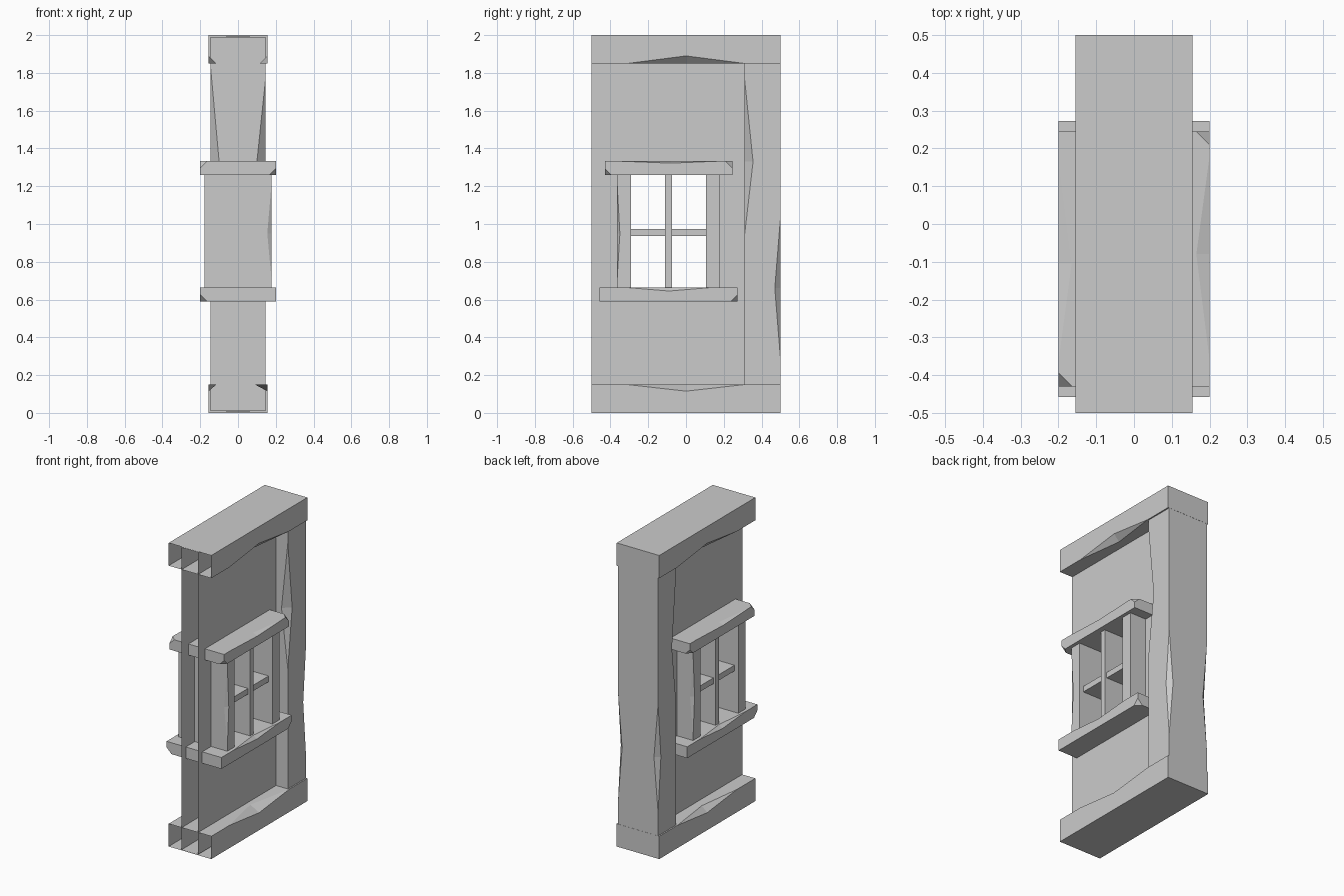
import bpy
import bmesh
from mathutils import Vector

if "Cube" in bpy.data.objects:
    bpy.data.objects.remove(bpy.data.objects["Cube"], do_unlink=True)

grey = bpy.data.materials.new("plain_grey")
grey.use_nodes = True
colour = (0.6, 0.6, 0.6, 1)
grey.diffuse_color = colour
grey.node_tree.nodes["Principled BSDF"].inputs["Base Color"].default_value = colour

WINDOW_Y = -0.0925  # window parts repeat when turned half way round this line


def hull(name, points):
    """Convex solid around a few points."""
    bm = bmesh.new()
    for p in points:
        bm.verts.new(p)
    bmesh.ops.convex_hull(bm, input=bm.verts)
    bmesh.ops.dissolve_limit(bm, angle_limit=0.01, verts=bm.verts, edges=bm.edges)
    bmesh.ops.recalc_face_normals(bm, faces=bm.faces)
    mesh = bpy.data.meshes.new(name)
    bm.to_mesh(mesh)
    bm.free()
    obj = bpy.data.objects.new(name, mesh)
    bpy.context.collection.objects.link(obj)
    mesh.materials.append(grey)
    return obj


def box(name, xs, ys, zs):
    return hull(name, [(x, y, z) for x in xs for y in ys for z in zs])


def cut(obj, cutter):
    """Subtract a cutter, then discard it."""
    cutter.hide_render = True
    mod = obj.modifiers.new("cut", 'BOOLEAN')
    mod.operation = 'DIFFERENCE'
    mod.solver = 'EXACT'
    mod.object = cutter
    bpy.context.view_layer.objects.active = obj
    bpy.ops.object.modifier_apply(modifier=mod.name)
    bpy.data.objects.remove(cutter, do_unlink=True)


def chip_edge(obj, e1, e2, a, b):
    """Notch an edge from e1 to e2, deepest along the line a-b."""
    e1, e2, a, b = map(Vector, (e1, e2, a, b))
    m = (a + b) / 2
    cut(obj, hull("chip_cutter", [m + (e1 - m) * 1.2, m + (e2 - m) * 1.2,
                                  a + (a - b) / 2, b + (b - a) / 2]))


def chip_corner(obj, corner, inward, size):
    """Slice a box corner off; inward holds the signs pointing into the box."""
    corner = Vector(corner)
    pts = [corner + Vector([inward[i] * size if i == k else 0 for i in range(3)])
           for k in range(3)]
    mid = sum(pts, Vector()) / 3
    pts = [mid + (p - mid) * 1.5 for p in pts]
    cut(obj, hull("chip_cutter", pts + [corner - Vector(inward) * size]))


def open_front(obj):
    """Remove the faces on the front end, where the module joins another."""
    bm = bmesh.new()
    bm.from_mesh(obj.data)
    front = [f for f in bm.faces if f.normal.y < -0.9 and f.calc_center_median().y < -0.49]
    bmesh.ops.delete(bm, geom=front, context='FACES')
    bm.to_mesh(obj.data)
    bm.free()


def turned(p):
    return (-p[0], 2 * WINDOW_Y - p[1], p[2])


def chip_edge_twice(obj, *pts):
    chip_edge(obj, *pts)
    chip_edge(obj, *[turned(p) for p in pts])


def chip_corner_twice(obj, p, inward, size):
    chip_corner(obj, p, inward, size)
    chip_corner(obj, turned(p), (-inward[0], -inward[1], inward[2]), size)


# Hollow wall with the window opening
wall = box("wall", (-0.06, 0.06), (-0.5, 0.4), (0.005, 1.995))
cut(wall, box("opening_cutter", (-0.3, 0.3), (-0.33, 0.14), (0.63, 1.3)))
open_front(wall)

# Top and bottom beams, chipped on their inner long edges
for name, zs, edge, tip in (("top_beam", (1.85, 2), 1.85, 1.89),
                            ("bottom_beam", (0, 0.15), 0.15, 0.115)):
    beam = box(name, (-0.155, 0.155), (-0.5, 0.5), zs)
    for s in (-1, 1):
        inner = 0.09 if (s > 0 and tip < 1) else 0.115
        chip_edge(beam, (s * 0.155, -0.31, edge), (s * 0.155, 0.31, edge),
                  (s * inner, 0, edge), (s * 0.155, 0, tip))
    open_front(beam)

# Rear post with worn vertical edges
post = box("rear_post", (-0.146, 0.146), (0.31, 0.499), (0.01, 1.99))
for s, top in ((-1, 1.84), (1, 1.77)):
    x = s * 0.146
    chip_edge(post, (x, 0.31, top), (x, 0.31, 0.94),
              (s * 0.1, 0.31, 1.33), (x, 0.355, 1.33))
    chip_edge(post, (x, 0.499, 1.02), (x, 0.499, 0.3),
              (s * 0.116, 0.499, 0.66), (x, 0.47, 0.66))

# Window lintel
lintel = box("window_lintel", (-0.2, 0.2), (-0.43, 0.245), (1.26, 1.333))
chip_edge_twice(lintel, (0.2, -0.36, 1.333), (0.2, 0.18, 1.333),
                (0.165, -0.08, 1.333), (0.2, -0.08, 1.322))
chip_corner_twice(lintel, (0.2, 0.245, 1.333), (-1, -1, -1), 0.036)
chip_corner_twice(lintel, (0.2, -0.43, 1.26), (-1, 1, 1), 0.033)

# Window sill
sill = box("window_sill", (-0.2, 0.2), (-0.458, 0.273), (0.59, 0.665))
chip_edge_twice(sill, (0.2, -0.33, 0.665), (0.2, 0.15, 0.665),
                (0.175, -0.09, 0.665), (0.2, -0.09, 0.645))
chip_corner_twice(sill, (0.2, 0.273, 0.59), (-1, -1, 1), 0.036)

# Window jambs, each chipped on one outer edge
front_jamb = box("front_jamb", (-0.178, 0.178), (-0.365, -0.29), (0.655, 1.27))
rear_jamb = box("rear_jamb", (-0.178, 0.178), (0.105, 0.18), (0.655, 1.27))
notch = [(0.178, -0.365, 1.22), (0.178, -0.365, 0.7),
         (0.155, -0.365, 0.95), (0.178, -0.35, 0.95)]
chip_edge(front_jamb, *notch)
chip_edge(rear_jamb, *[turned(p) for p in notch])

# Glazing bars
box("upright_bar", (-0.165, 0.165), (-0.11, -0.073), (0.655, 1.27))
box("cross_bar", (-0.15, 0.15), (-0.3, 0.115), (0.936, 0.974))
